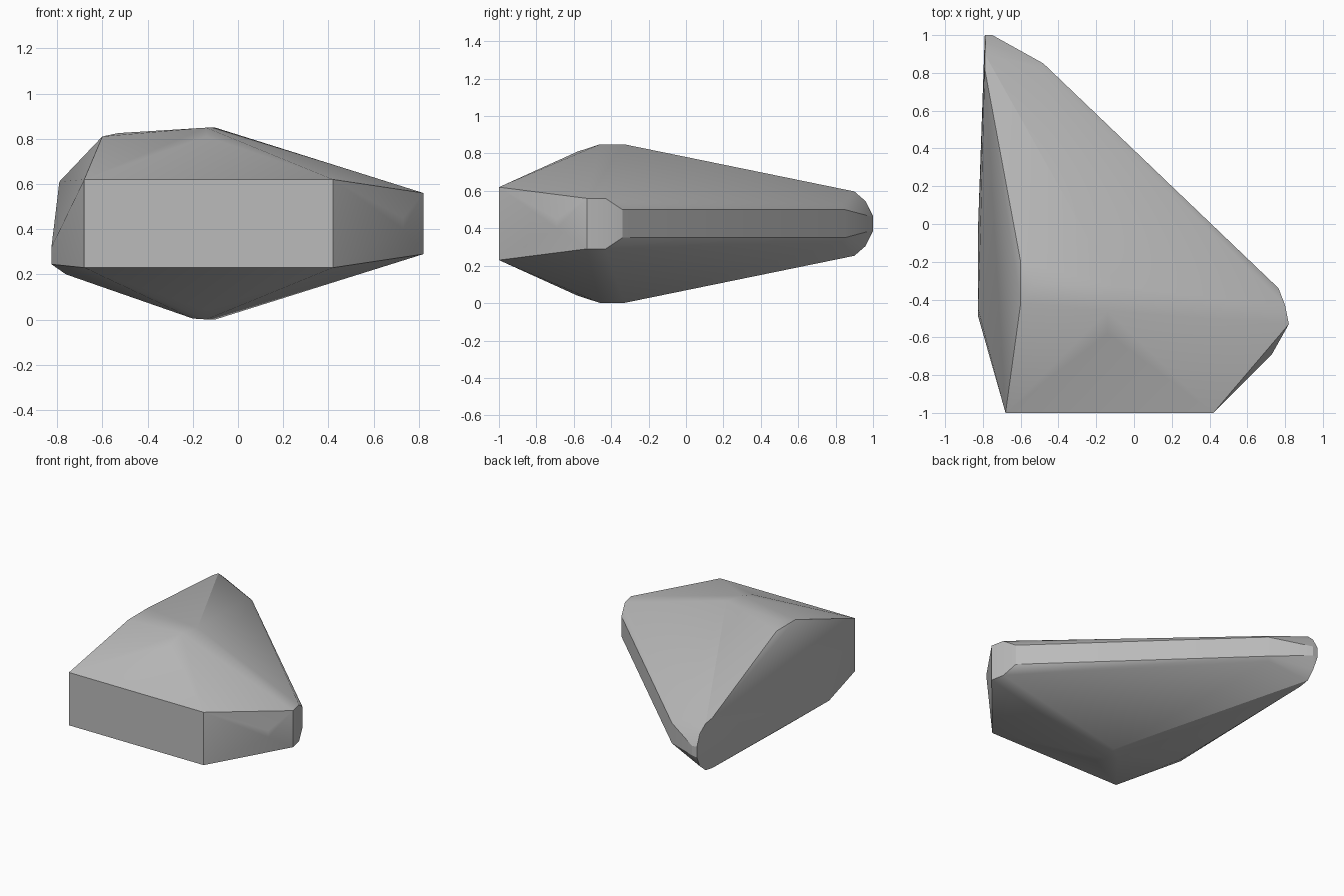
import bpy
import bmesh

if "Cube" in bpy.data.objects:
    bpy.data.objects.remove(bpy.data.objects["Cube"], do_unlink=True)

MID = 0.425  # height of the stone's middle plane

stone = bpy.data.materials.new("stone grey")
stone.use_nodes = True
GREY = (0.5, 0.5, 0.5, 1)
stone.diffuse_color = GREY
bsdf = stone.node_tree.nodes["Principled BSDF"]
bsdf.inputs["Base Color"].default_value = GREY
bsdf.inputs["Roughness"].default_value = 0.8

# Corners mirrored above and below the middle plane: x, y, half height
paired = [
    (-0.68, -1.0, 0.195), (0.42, -1.0, 0.195),                         # flat front
    (-0.14, -0.58, 0.385), (-0.14, -0.46, 0.424), (-0.1, -0.33, 0.424),
    (-0.2, -0.41, 0.42),                                               # crown
    (0.82, -0.53, 0.135), (0.8, -0.43, 0.135), (0.765, -0.34, 0.075),
    (0.73, -0.69, 0.025),                                              # side tip
    (-0.48, 0.85, 0.075), (-0.5, 0.83, 0.1),
    (-0.79, 0.82, 0.185), (-0.79, 0.9, 0.172), (-0.785, 0.96, 0.12),
    (-0.79, 1.0, 0.04), (-0.75, 1.0, 0.035),                           # rear tip
]
# Corners of the sloping side, upper ledge and lower rim
single = [
    (-0.6, -0.2, 0.81), (-0.6, -0.42, 0.81), (-0.53, -0.32, 0.825),
    (-0.825, -0.49, 0.245), (-0.825, 0.0, 0.29), (-0.825, -0.45, 0.32),
    (-0.76, -0.4, 0.2), (-0.76, 0.0, 0.2),
]

# Boulder body: the hull around the corners
bm = bmesh.new()
for x, y, h in paired:
    for side in (1, -1):
        bm.verts.new((x, y, MID + side * h))
for p in single:
    bm.verts.new(p)
hull = bmesh.ops.convex_hull(bm, input=bm.verts[:])
loose = {g for g in hull["geom_interior"] + hull["geom_unused"]
         if isinstance(g, bmesh.types.BMVert)}
bmesh.ops.delete(bm, geom=list(loose), context='VERTS')
bmesh.ops.dissolve_limit(bm, angle_limit=0.02, verts=bm.verts[:], edges=bm.edges[:])
bmesh.ops.recalc_face_normals(bm, faces=bm.faces[:])

mesh = bpy.data.meshes.new("boulder")
bm.to_mesh(mesh)
bm.free()
mesh.materials.append(stone)
boulder = bpy.data.objects.new("boulder", mesh)
bpy.context.collection.objects.link(boulder)

# Soft shading over the worn corners, crisp on the big breaks
bpy.ops.object.select_all(action='DESELECT')
boulder.select_set(True)
bpy.context.view_layer.objects.active = boulder
bpy.ops.object.shade_smooth_by_angle(angle=0.4)
